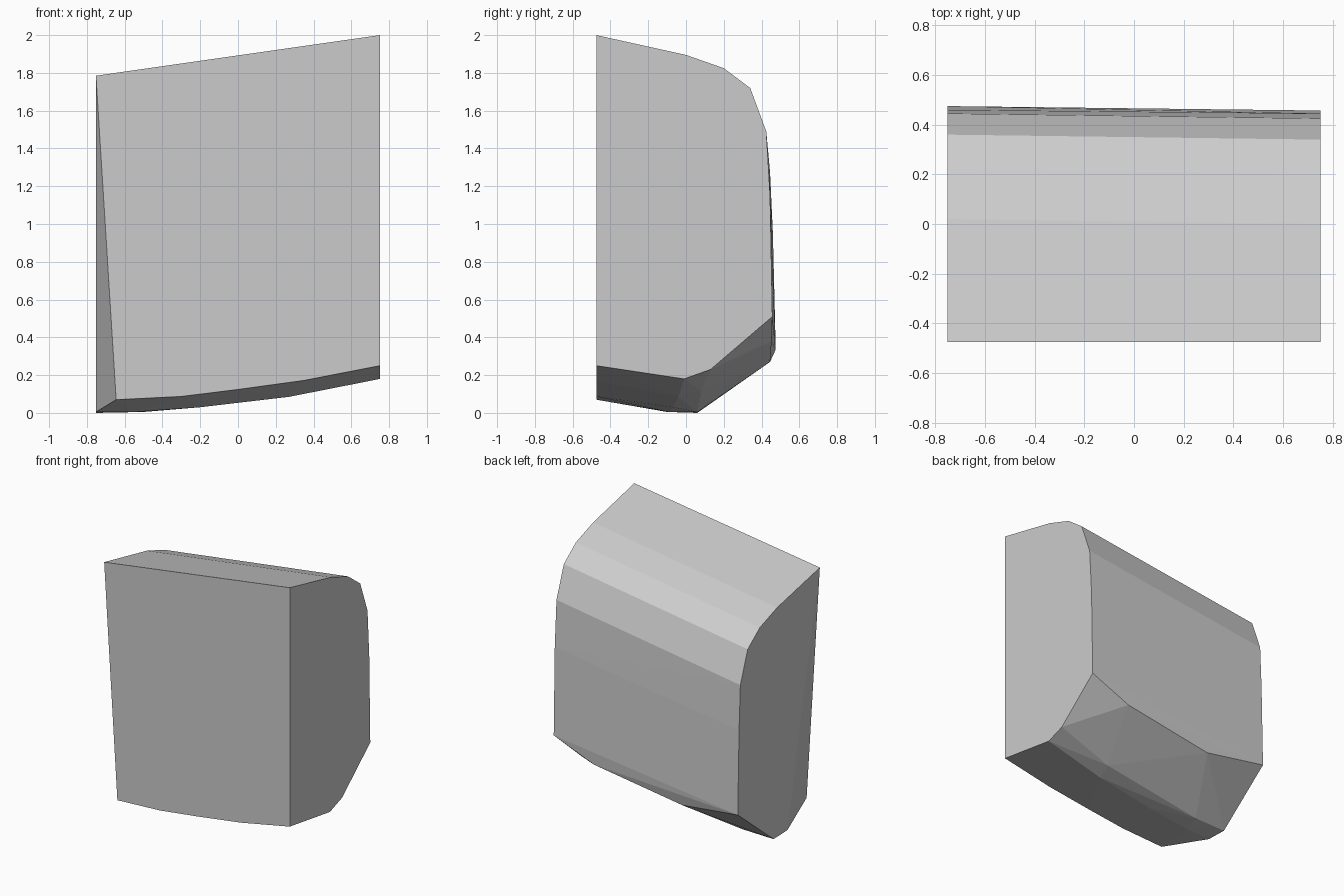
import bpy, bmesh

if "Cube" in bpy.data.objects:
    bpy.data.objects.remove(bpy.data.objects["Cube"])

# One flat grey
grey = bpy.data.materials.new("plain grey")
grey.diffuse_color = (0.6, 0.6, 0.6, 1)
grey.use_nodes = True
grey.node_tree.nodes["Principled BSDF"].inputs["Base Color"].default_value = grey.diffuse_color

bm = bmesh.new()

# Rounded back profile (y, z) of the right end; the left end is the same but lower
upper = [(-0.475, 2.0), (0.0, 1.895), (0.2, 1.825), (0.34, 1.72), (0.425, 1.49)]
for y, z in upper:
    bm.verts.new((0.752, y, z))
    bm.verts.new((-0.752, y + (0.02 if y > -0.4 else 0), z - 0.215))

# Lower outline of each end
for y, z in [(0.445, 1.15), (0.457, 0.51), (0.13, 0.23), (-0.01, 0.18), (-0.475, 0.25)]:
    bm.verts.new((0.752, y, z))
for y, z in [(0.46, 0.95), (0.475, 0.335), (0.06, 0.0), (-0.1, 0.005)]:
    bm.verts.new((-0.752, y, z))

# Curved lower front edge, with the left corner pulled in
for x, z in [(-0.645, 0.07), (-0.3, 0.087), (0.0, 0.124), (0.35, 0.172)]:
    bm.verts.new((x, -0.475, z))

# Sagging underside ridge and the chamfer at the back
for p in [(-0.55, -0.09, 0.005), (-0.2, -0.07, 0.03), (0.27, -0.04, 0.085),
          (-0.5, 0.06, 0.005), (0.3, 0.08, 0.115),
          (-0.28, 0.445, 0.27), (0.43, 0.453, 0.38)]:
    bm.verts.new(p)

# Skin the points into a faceted block
hull = bmesh.ops.convex_hull(bm, input=bm.verts)
junk = {g for g in hull["geom_interior"] + hull["geom_unused"]
        if isinstance(g, bmesh.types.BMVert)}
bmesh.ops.delete(bm, geom=list(junk), context='VERTS')
bmesh.ops.dissolve_limit(bm, angle_limit=0.01, verts=bm.verts, edges=bm.edges)
bmesh.ops.recalc_face_normals(bm, faces=bm.faces)

mesh = bpy.data.meshes.new("faceted_block")
bm.to_mesh(mesh)
bm.free()
mesh.materials.append(grey)
block = bpy.data.objects.new("faceted_block", mesh)
bpy.context.collection.objects.link(block)
